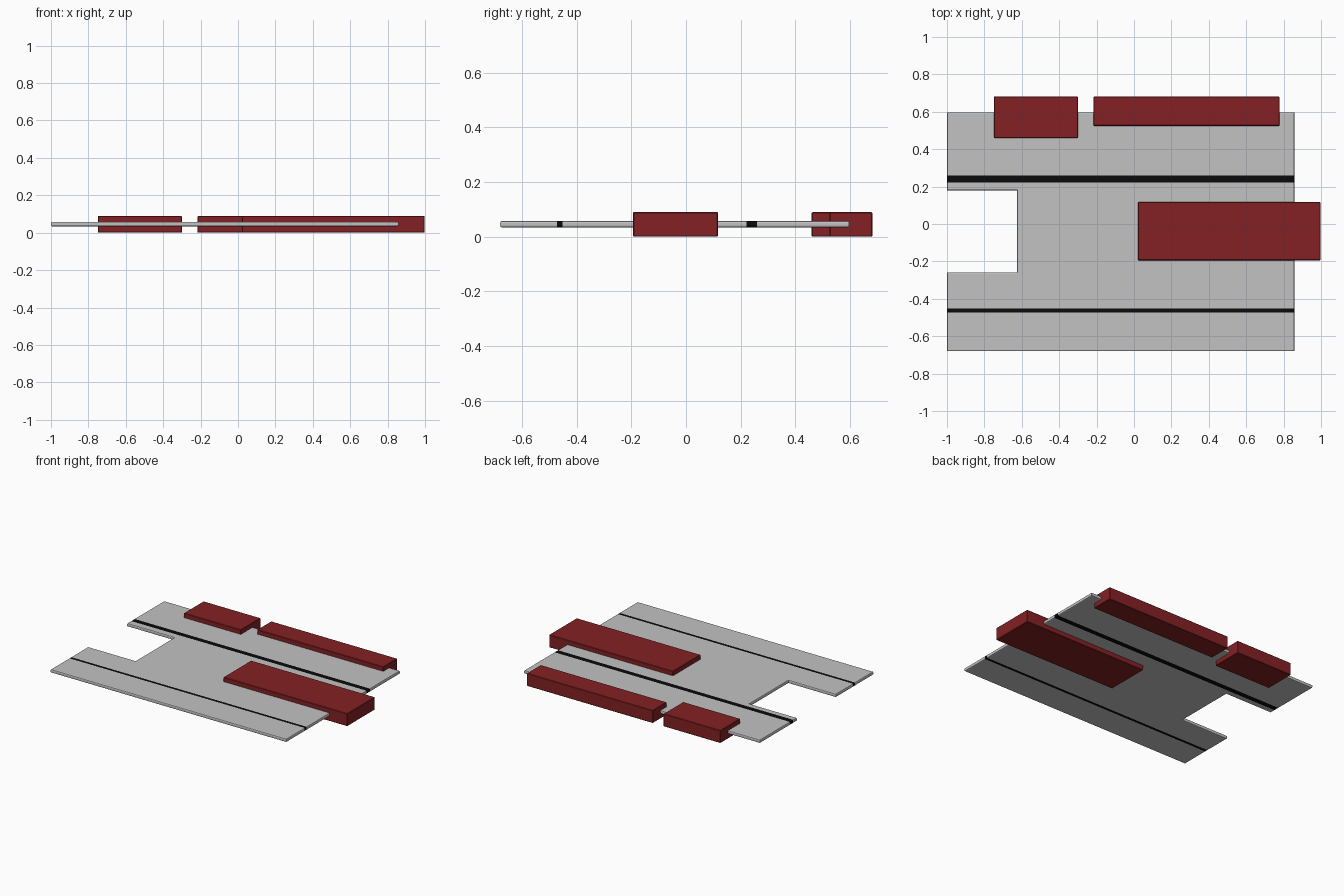
import bpy
import bmesh

cube = bpy.data.objects.get("Cube")
if cube:
    bpy.data.objects.remove(cube, do_unlink=True)


def material(name, rgb):
    m = bpy.data.materials.new(name)
    m.use_nodes = True
    m.diffuse_color = (*rgb, 1)
    bsdf = next(n for n in m.node_tree.nodes if n.type == 'BSDF_PRINCIPLED')
    bsdf.inputs["Base Color"].default_value = (*rgb, 1)
    return m


GREY = material("light grey", (0.54, 0.54, 0.54))
BLACK = material("black", (0.003, 0.003, 0.003))
RED = material("dark red", (0.23, 0.015, 0.017))


def finish(bm, name, mats):
    bmesh.ops.recalc_face_normals(bm, faces=bm.faces)
    mesh = bpy.data.meshes.new(name)
    bm.to_mesh(mesh)
    bm.free()
    for m in mats:
        mesh.materials.append(m)
    obj = bpy.data.objects.new(name, mesh)
    bpy.context.collection.objects.link(obj)
    return obj


def prism(outline, z0, z1):
    """Extrude a flat outline from z0 up to z1."""
    bm = bmesh.new()
    face = bm.faces.new([bm.verts.new((x, y, z0)) for x, y in outline])
    ext = bmesh.ops.extrude_face_region(bm, geom=[face])
    top = [v for v in ext["geom"] if isinstance(v, bmesh.types.BMVert)]
    bmesh.ops.translate(bm, verts=top, vec=(0, 0, z1 - z0))
    return bm


# Notched board with a softened rim
outline = [(-1, -0.68), (0.857, -0.68), (0.857, 0.597), (-1, 0.597),
           (-1, 0.18), (-0.626, 0.18), (-0.626, -0.258), (-1, -0.258)]
board = prism(outline, 0.034, 0.058)
rim = [e for e in board.edges if abs(e.verts[0].co.z - e.verts[1].co.z) < 1e-5]
bmesh.ops.bevel(board, geom=rim, offset=0.007, segments=2, profile=0.5,
                affect='EDGES')

# Two black stripes cut into the board
stripes = [(-0.473, -0.452), (0.222, 0.26)]
for y in [y for pair in stripes for y in pair]:
    geom = board.verts[:] + board.edges[:] + board.faces[:]
    bmesh.ops.bisect_plane(board, geom=geom, plane_co=(0, y, 0),
                           plane_no=(0, 1, 0))
for f in board.faces:
    y = f.calc_center_bounds().y
    f.material_index = int(any(a < y < b for a, b in stripes))
finish(board, "board", [GREY, BLACK])

# Red blocks that grip the board edges
blocks = {
    "back_block_short": (-0.749, -0.30, 0.46, 0.682),
    "back_block_long": (-0.216, 0.777, 0.525, 0.682),
    "side_block": (0.021, 0.997, -0.194, 0.117),
}
for name, (x0, x1, y0, y1) in blocks.items():
    bm = prism([(x0, y0), (x1, y0), (x1, y1), (x0, y1)], 0, 0.09)
    bmesh.ops.bevel(bm, geom=bm.edges[:], offset=0.003, segments=1,
                    affect='EDGES')
    finish(bm, name, [RED])
